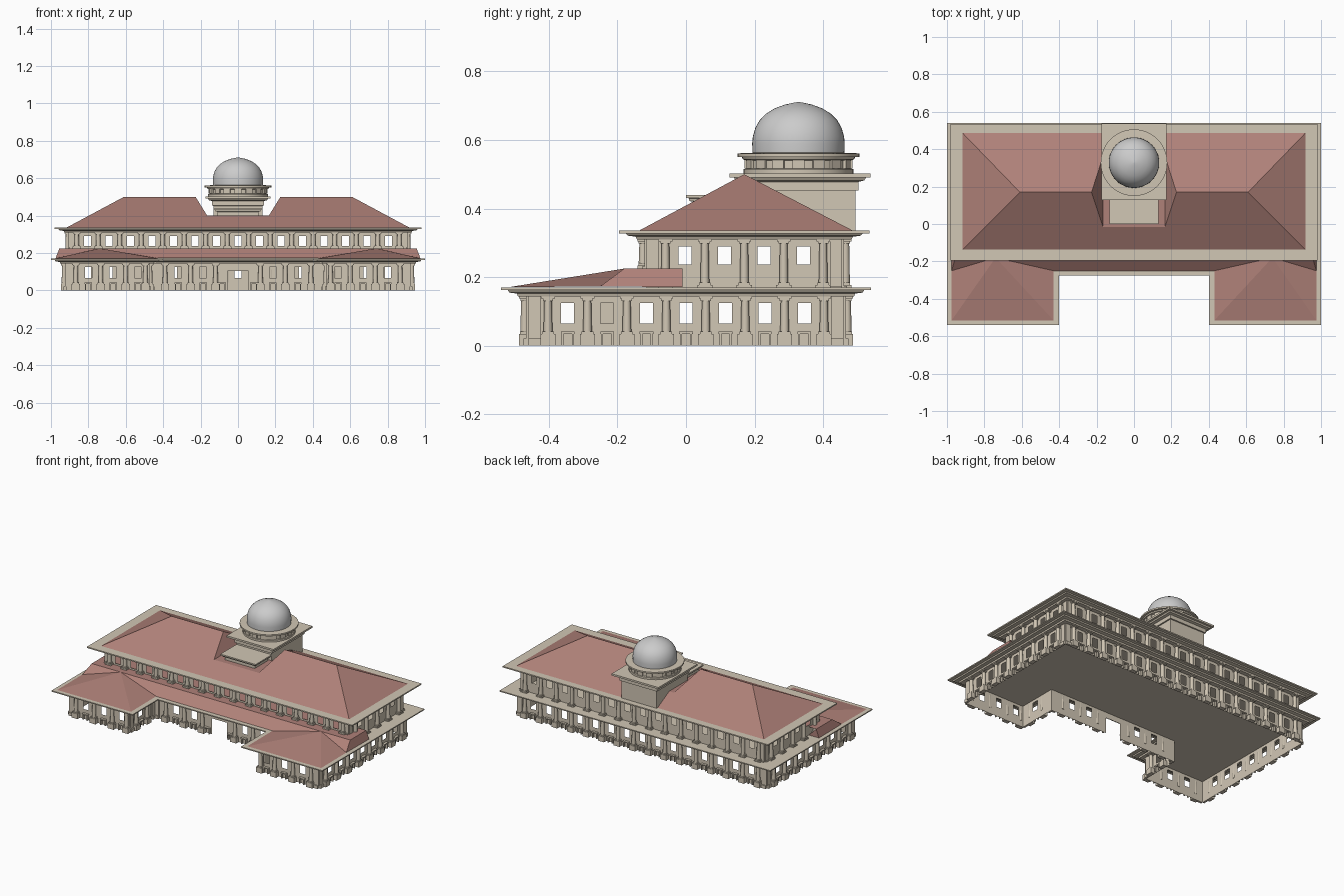
import bpy, bmesh, math
from mathutils import Matrix, Vector

if "Cube" in bpy.data.objects:
    bpy.data.objects.remove(bpy.data.objects["Cube"])

def material(name, col):
    m = bpy.data.materials.new(name)
    m.diffuse_color = (*col, 1)
    m.use_nodes = True
    m.node_tree.nodes["Principled BSDF"].inputs["Base Color"].default_value = m.diffuse_color
    return m

STONE = material("stone", (0.64, 0.57, 0.46))
ROOF = material("roof_tile", (0.43, 0.22, 0.19))

def finish(name, bm, mat=None, smooth=False):
    bmesh.ops.recalc_face_normals(bm, faces=bm.faces)
    me = bpy.data.meshes.new(name)
    bm.to_mesh(me)
    bm.free()
    ob = bpy.data.objects.new(name, me)
    bpy.context.collection.objects.link(ob)
    if mat:
        me.materials.append(mat)
    if smooth:
        bpy.context.view_layer.objects.active = ob
        bpy.ops.object.select_all(action='DESELECT')
        ob.select_set(True)
        bpy.ops.object.shade_smooth_by_angle(angle=math.radians(35))
    return ob

def box(bm, x0, x1, y0, y1, z0, z1):
    m = Matrix.Translation(((x0+x1)/2, (y0+y1)/2, (z0+z1)/2)) @ Matrix.Diagonal((x1-x0, y1-y0, z1-z0, 1))
    return bmesh.ops.create_cube(bm, size=1, matrix=m)['verts']

def loft(name, outline, profile, mat=STONE, smooth=False):
    """Sweep an outline(offset) up a profile of (offset, z), capped."""
    bm = bmesh.new()
    rings = [[bm.verts.new((x, y, z)) for x, y in outline(o)] for o, z in profile]
    for a, b in zip(rings, rings[1:]):
        for i in range(len(a)):
            j = (i+1) % len(a)
            bm.faces.new((a[i], a[j], b[j], b[i]))
    bm.faces.new(rings[0][::-1])
    bm.faces.new(rings[-1])
    return finish(name, bm, mat, smooth)

def rect(x0, x1, y0, y1):
    return lambda o: [(x0-o, y0-o), (x1+o, y0-o), (x1+o, y1+o), (x0-o, y1+o)]

def circle(cy, n=48):
    return lambda r: [(r*math.cos(2*math.pi*i/n), cy+r*math.sin(2*math.pi*i/n)) for i in range(n)]

def u_plan(o):
    return [(-.92-o, -.46-o), (-.48+o, -.46-o), (-.48+o, -.195-o), (.48-o, -.195-o),
            (.48-o, -.46-o), (.92+o, -.46-o), (.92+o, .46+o), (-.92-o, .46+o)]

def facade(name, p0, p1, z0, z1, holes, cols, ped, niches=()):
    """Thin wall with real openings (centre, half width, z0, z1), plus a row of columns."""
    p0, p1 = Vector((*p0, 0)), Vector((*p1, 0))
    h = (p1-p0).length/2
    d = (p1-p0).normalized()
    M = Matrix.Translation((p0+p1)/2) @ Matrix((d, (-d.y, d.x, 0), (0, 0, 1))).transposed().to_4x4()
    ss = sorted({-h, h} | {round(c+k*w, 4) for c, w, a, b in holes for k in (-1, 1)})
    zs = sorted({z0, z1} | {z for c, w, a, b in holes for z in (a, b)})
    bm = bmesh.new()
    grid = [[bm.verts.new((s, 0, z)) for z in zs] for s in ss]
    for i in range(len(ss)-1):
        for j in range(len(zs)-1):
            s, z = (ss[i]+ss[i+1])/2, (zs[j]+zs[j+1])/2
            if not any(abs(s-c) < w and a < z < b for c, w, a, b in holes):
                bm.faces.new((grid[i][j], grid[i+1][j], grid[i+1][j+1], grid[i][j+1]))
    bmesh.ops.solidify(bm, geom=bm.faces[:], thickness=.006)
    bm.transform(M)
    finish(name + "_wall", bm, STONE)

    bm = bmesh.new()
    for c in cols:
        # pedestal, base, shaft, capital
        box(bm, c-.022, c+.022, -.027, 0, z0, z0+ped)
        box(bm, c-.017, c+.017, -.024, 0, z0+ped, z0+ped+.007)
        zb, zt = z0+ped+.007, z1-.014
        bmesh.ops.create_cone(bm, cap_ends=True, segments=12, radius1=.013, radius2=.011, depth=zt-zb,
                              matrix=Matrix.Translation((c, -.01, (zb+zt)/2)))
        box(bm, c-.015, c+.015, -.023, 0, zt, z1-.008)
        box(bm, c-.02, c+.02, -.027, 0, z1-.008, z1)
    for c in niches:
        # small framed opening at ground level
        for k in (-1, 1):
            box(bm, c+k*.015-.003, c+k*.015+.003, -.014, 0, z0, z0+.036)
        box(bm, c-.02, c+.02, -.016, 0, z0+.034, z0+.041)
    # corner piers
    for e in (-1, 1):
        a, b = sorted((e*h, e*(h-.035)))
        box(bm, a, b, -.006, 0, z0, z1)
        box(bm, a, b, -.014, 0, z0, z0+max(ped, .015)*.6)
    bm.transform(M)
    finish(name + "_columns", bm, STONE, True)

# --- Lower storey: U-shaped plan, hollow, open windows
P = .115
def low(cs):
    return [(c, .019, .065, .125) for c in cs]
def up(cs):
    return [(c, .019, .237, .29) for c in cs]

u = u_plan(0)
side = [P*k for k in range(-3, 4)]
back = [P*k for k in range(-7, 8)]
side_c = [P*(k+.5) for k in range(-4, 4)]
back_c = [P*(k+.5) for k in range(-8, 8) if abs(k+.5) < 7.7]
wing, wing_c = [-.1, .032, .165], [-.167, -.034, .1, .205]
bay, bay_c = [-.32, -.187, .187, .32], [-.39, -.253, -.12, .12, .253, .39]
neg = lambda l: [-v for v in l]
Z = .145
facade("left_wing_front", u[0], u[1], 0, Z, low(wing), wing_c, .034, wing)
facade("left_wing_inner", u[1], u[2], 0, Z, low([-.0175]), [-.075, .04], .034, [-.0175])
facade("entrance", u[2], u[3], 0, Z, low(bay)+[(0, .055, 0, .105)], bay_c, .034, bay+[-.085, .085])
facade("right_wing_inner", u[3], u[4], 0, Z, low([.0175]), [-.04, .075], .034, [.0175])
facade("right_wing_front", u[4], u[5], 0, Z, low(neg(wing)), neg(wing_c), .034, neg(wing))
facade("lower_right", u[5], u[6], 0, Z, low(side), side_c, .034, side)
facade("lower_back", u[6], u[7], 0, Z, low(back), back_c, .034, back)
facade("lower_left", u[7], u[0], 0, Z, low(side), side_c, .034, side)
loft("lower_cornice", u_plan, [(0, .143), (.03, .143), (.033, .152), (.055, .155),
                               (.06, .162), (.08, .163), (.08, .17)])

# --- Lower roof: half built, then mirrored
bm = bmesh.new()
pts = dict(A=(.43, -.515, .171), B=(.975, -.515, .171), C=(.975, -.25, .173), D=(.955, -.18, .225),
           H=(.74, -.18, .225), E=(.3, -.18, .225), F=(.43, -.25, .173), G=(0, -.25, .173),
           K=(0, -.18, .225), L=(.955, -.01, .225), M=(.975, -.01, .171), N=(0, -.01, .225),
           O=(.9, -.01, .171))
v = {k: bm.verts.new(p) for k, p in pts.items()}
for f in ("ABH", "AHF", "HEF", "BCH", "CDH", "GFEK", "CMLD", "KEHDLN", "LMO"):
    bm.faces.new([v[c] for c in f])
geo = bm.verts[:] + bm.edges[:] + bm.faces[:]
bmesh.ops.mirror(bm, geom=geo, axis='X', merge_dist=.0005)
finish("lower_roof", bm, ROOF)

# --- Upper storey
r = rect(-.90, .90, -.115, .455)
c = r(0)
us, us_c = [-.1725, -.0575, .0575, .1725], [-.23, -.115, 0, .115, .23]
facade("upper_front", c[0], c[1], .222, .312, up(back), back_c, .012)
facade("upper_right", c[1], c[2], .165, .312, up(us), us_c, .012)
facade("upper_back", c[2], c[3], .165, .312, up(back), back_c, .012)
facade("upper_left", c[3], c[0], .165, .312, up(us), us_c, .012)
loft("upper_cornice", r, [(0, .31), (.028, .31), (.032, .318), (.055, .321),
                          (.06, .327), (.08, .328), (.08, .336)])

# --- Upper hip roof with a tapered notch for the tower
bm = bmesh.new()
b = [bm.verts.new(p) for p in ((-.92, -.14, .334), (.92, -.14, .334), (.92, .49, .334), (-.92, .49, .334))]
t = [bm.verts.new((x, .17, .5)) for x in (-.61, .61)]
for f in ((b[0], b[1], t[1], t[0]), (b[1], b[2], t[1]), (b[2], b[3], t[0], t[1]), (b[3], b[0], t[0]), b[::-1]):
    bm.faces.new(f)
roof = finish("upper_roof", bm, ROOF)
bm = bmesh.new()
for w in box(bm, -.5, .5, -.3, .7, .4, .55):
    w.co.x = math.copysign(.165 if w.co.z < .45 else .258, w.co.x)
cutter = finish("notch_cutter", bm)
cutter.hide_render = True
mod = roof.modifiers.new("notch", 'BOOLEAN')
mod.operation, mod.object, mod.solver = 'DIFFERENCE', cutter, 'EXACT'
bpy.context.view_layer.objects.active = roof
bpy.ops.object.modifier_apply(modifier="notch")
bpy.data.objects.remove(cutter)

# --- Tower: front porch block, square base, drum, dome
loft("tower_front_block", rect(-.11, .11, .02, .16), [(0, .36), (0, .42), (.01, .422), (.012, .43), (.02, .431), (.02, .44)])
loft("tower_base", rect(-.13, .13, .17, .495), [(0, .33), (0, .452), (.008, .453), (.008, .478), (.025, .482),
                                                (.03, .49), (.043, .491), (.043, .503)])
CY = .328
loft("drum", circle(CY), [(.16, .50), (.16, .515), (.15, .517), (.15, .54), (.162, .543),
                          (.165, .55), (.178, .551), (.178, .561), (.13, .563)], STONE, True)
bm = bmesh.new()
for i in range(16):
    M = Matrix.Translation((0, CY, 0)) @ Matrix.Rotation(i*math.pi/8, 4, 'Z')
    bmesh.ops.transform(bm, matrix=M, verts=box(bm, .14, .157, -.018, .018, .517, .541))
finish("drum_panels", bm, STONE)
loft("dome", circle(CY), [(.134, .56), (.135, .59), (.133, .61), (.126, .635), (.113, .658), (.094, .677),
                          (.07, .692), (.04, .703), (.018, .708), (.001, .711)], None, True)
